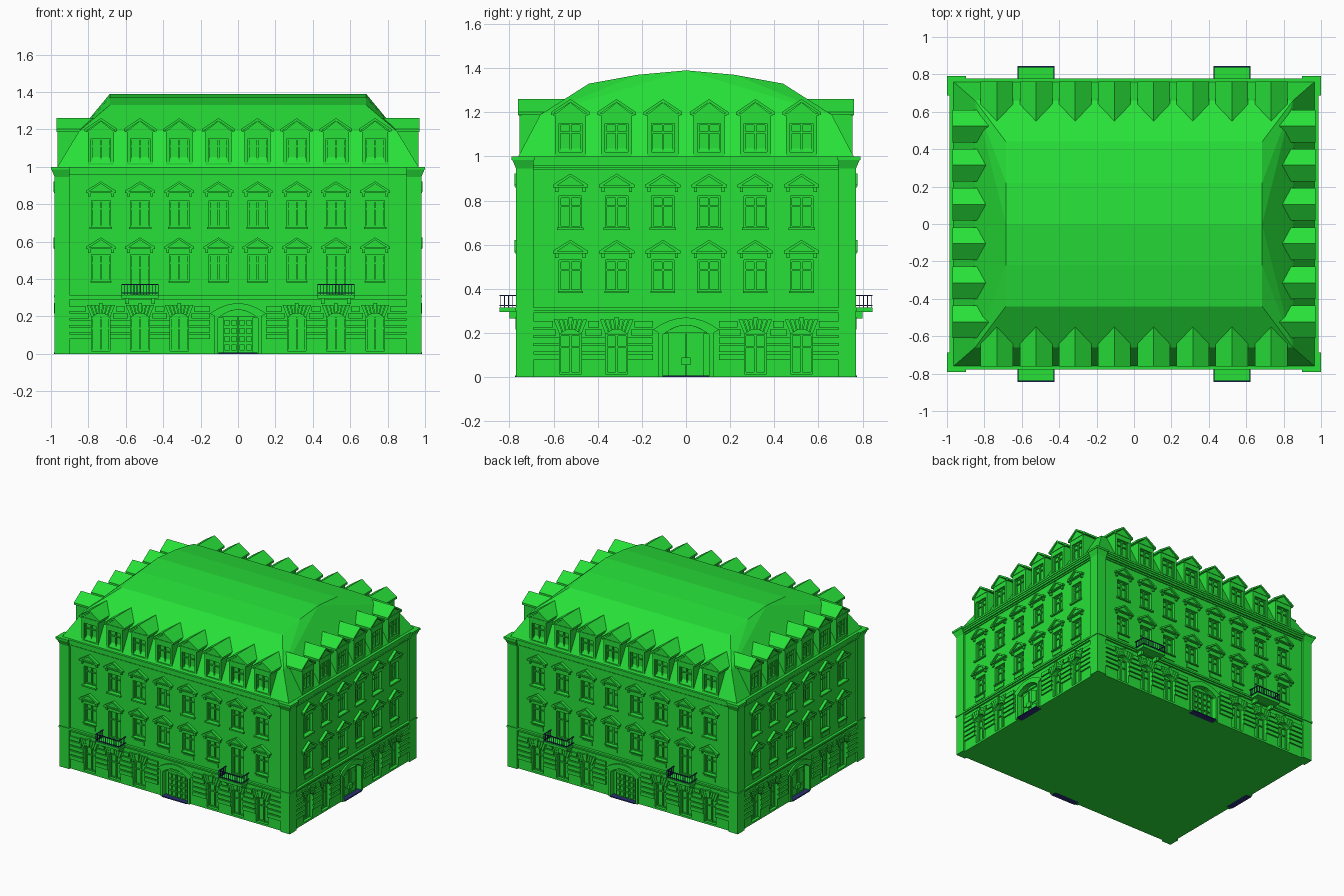
import bpy, bmesh, math

if "Cube" in bpy.data.objects:
    bpy.data.objects.remove(bpy.data.objects["Cube"])

X, Y = 0.965, 0.755          # wall planes
R = 0.03                     # window recess
parts = {}


def material(name, rgb):
    m = bpy.data.materials.new(name)
    m.diffuse_color = (*rgb, 1)
    m.use_nodes = True
    m.node_tree.nodes["Principled BSDF"].inputs["Base Color"].default_value = m.diffuse_color
    return m


green = material("green", (0.02, 0.75, 0.04))
navy = material("navy", (0.02, 0.03, 0.16))


def place(side, u, d, z):
    """Facade coordinates (along wall, outward, up) to world."""
    if side == 0: return (u, -Y - d, z)
    if side == 1: return (X + d, u, z)
    if side == 2: return (-u, Y + d, z)
    return (-X - d, -u, z)


def loft(part, a, b):
    bm = parts.setdefault(part, bmesh.new())
    va, vb = [bm.verts.new(p) for p in a], [bm.verts.new(p) for p in b]
    bm.faces.new(va[::-1])
    bm.faces.new(vb)
    for i in range(len(a)):
        j = (i + 1) % len(a)
        bm.faces.new((va[i], va[j], vb[j], vb[i]))


def prism(part, s, poly, d0, d1):
    loft(part, [place(s, u, d0, z) for u, z in poly], [place(s, u, d1, z) for u, z in poly])


def box(part, s, u0, u1, z0, z1, d0, d1):
    prism(part, s, [(u0, z0), (u1, z0), (u1, z1), (u0, z1)], d0, d1)


def rect(x0, x1, y0, y1, z):
    return [(x0, y0, z), (x1, y0, z), (x1, y1, z), (x0, y1, z)]


def arc(c, hw, spring, rise, n=8):
    return [(c + hw * t, spring + rise * (1 - t * t)) for t in [-1 + 2 * i / n for i in range(n + 1)]]


def wall_row(s, W, z0, z1, openings):
    """Wall strip with openings (centre, half width, bottom, spring, rise)."""
    u = -W
    for c, hw, zb, zs, rise in sorted(openings):
        box("walls", s, u, c - hw, z0, z1, -R, 0)
        if zb > z0:
            box("walls", s, c - hw, c + hw, z0, zb, -R, 0)
        top = arc(c, hw, zs, rise) if rise else [(c - hw, zs), (c + hw, zs)]
        prism("walls", s, top + [(c + hw, z1), (c - hw, z1)], -R, 0)
        u = c + hw
    box("walls", s, u, W, z0, z1, -R, 0)


def sash(s, c, hw, z0, z1, d):
    """Window frame with a mullion and a transom."""
    e = d + 0.01
    for a, b in ((-hw, -hw + 0.008), (-0.005, 0.005), (hw - 0.008, hw)):
        box("window_frames", s, c + a, c + b, z0, z1, d, e)
    for z in (z0, z0 + 0.65 * (z1 - z0), z1 - 0.008):
        box("window_frames", s, c - hw, c + hw, z, z + 0.008, d, e - 0.002)


def pediment(s, c, z, hw=0.08, h=0.062):
    box("pediments", s, c - hw, c + hw, z, z + 0.009, 0, 0.02)
    prism("pediments", s, [(c - hw, z), (c + hw, z), (c, z + h)], 0, 0.008)
    for k in (-1, 1):
        prism("pediments", s, [(c + k * hw, z + 0.004), (c + k * hw, z + 0.012), (c, z + h),
                               (c, z + h - 0.013), (c + k * (hw - 0.012), z + 0.004)], 0, 0.022)
        box("pediments", s, c + k * 0.062 - 0.007, c + k * 0.062 + 0.007, z - 0.02, z, 0, 0.012)


def arch_window(s, c):
    sash(s, c, 0.05, 0.015, 0.195, -R)
    # fan of wedge stones
    for i in range(7):
        a, b = -1 + (2 * i + 0.15) / 7, -1 + (2 * i + 1.85) / 7
        top = 0.272 if i == 3 else 0.262
        f = lambda t: (c + 0.05 * t, 0.192 + 0.025 * (1 - t * t))
        prism("voussoirs", s, [f(a), f(b), (c + 0.078 * b, top), (c + 0.078 * a, top)],
              0, 0.018 if i == 3 else 0.012)


def rustication(s, W, arches):
    holes = sorted([(c, 0) for c in arches] + [(0, 1)])
    for i in range(5):
        z = 0.078 + i * 0.037
        margin = 0.05 if z < 0.18 else 0.066 if z < 0.22 else 0.08
        u = -W + 0.065
        for c, door in holes + [(W - 0.065, 2)]:
            m = (margin, 0.15, 0)[door]
            box("rustication", s, u, c - m, z, z + 0.028, 0, 0.012)
            u = c + m


def doorway(s):
    outer, inner = arc(0, 0.15, 0.215, 0.055, 12), arc(0, 0.107, 0.19, 0.045, 12)
    for i in range(12):
        prism("door_arch", s, [inner[i], inner[i + 1], outer[i + 1], outer[i]], 0, 0.012)
    for k in (-1, 1):
        box("door_arch", s, min(k * 0.107, k * 0.125), max(k * 0.107, k * 0.125), 0, 0.2, 0, 0.012)
        box("doors", s, min(k * 0.002, k * 0.08), max(k * 0.002, k * 0.08), 0.005, 0.195, -R, -0.018)
        if s % 2:      # side doors: tall panels with slanted heads
            prism("doors", s, [(k * 0.012, 0.08), (k * 0.068, 0.08), (k * 0.068, 0.165), (k * 0.012, 0.185)],
                  -0.018, -0.012)
            box("doors", s, k * 0.04 - 0.028, k * 0.04 + 0.028, 0.02, 0.065, -0.018, -0.012)
        else:          # front and back doors: small raised panels
            for i in range(4):
                for c in (0.022, 0.058):
                    box("doors", s, k * c - 0.013, k * c + 0.013, 0.018 + i * 0.044, 0.05 + i * 0.044,
                        -0.018, -0.008)
    if s % 2:
        box("door_knobs", s, -0.02, 0.02, 0.055, 0.09, -0.018, 0.0)
    box("doors", s, -0.107, 0.107, 0.195, 0.203, -R, -0.012)
    box("doorsteps", s, -0.105, 0.105, 0, 0.008, -R, 0.02)


def balcony(s, c):
    box("balcony_slabs", s, c - 0.1, c + 0.1, 0.295, 0.315, 0, 0.09)
    for k in (-0.07, 0.07):
        box("balcony_slabs", s, c + k - 0.01, c + k + 0.01, 0.265, 0.295, 0, 0.045)
    r = 0.003
    for z in (0.322, 0.368):
        box("railings", s, c - 0.1, c + 0.1, z, z + 0.005, 0.083, 0.089)
        for k in (-1, 1):
            box("railings", s, c + k * 0.097 - r, c + k * 0.097 + r, z, z + 0.005, 0, 0.089)
    for i in range(13):
        u = c - 0.097 + i * 0.194 / 12
        box("railings", s, u - r / 2, u + r / 2, 0.315, 0.37, 0.0845, 0.0875)
    for k in (-1, 1):
        for i in range(5):
            d = 0.012 + i * 0.0185
            u = c + k * 0.097
            box("railings", s, u - r / 2, u + r / 2, 0.315, 0.37, d - r / 2, d + r / 2)


def dormer(s, c):
    f = 0.0
    body = [(-0.07, 0.99), (0.07, 0.99), (0.07, 1.19), (0, 1.245), (-0.07, 1.19)]
    prism("dormers", s, [(c + u, z) for u, z in body], -0.24, f - 0.022)
    for k in (-1, 1):
        box("dormers", s, c + k * 0.061 - 0.009, c + k * 0.061 + 0.009, 0.99, 1.15, f - 0.022, f)
    box("dormers", s, c - 0.052, c + 0.052, 0.99, 1.02, f - 0.022, f)
    head = [(-0.07, 1.15), (0.07, 1.15), (0.07, 1.19), (0, 1.245), (-0.07, 1.19)]
    prism("dormers", s, [(c + u, z) for u, z in head], f - 0.022, f)
    sash(s, c, 0.052, 1.02, 1.15, f - 0.022)
    roof = [(-0.087, 1.187), (0, 1.246), (0.087, 1.187), (0.087, 1.202), (0, 1.26), (-0.087, 1.202)]
    prism("dormer_roofs", s, [(c + u, z) for u, z in roof], -0.24, f + 0.006)
    box("dormer_roofs", s, c - 0.08, c + 0.08, 1.185, 1.195, f - 0.01, f + 0.004)


# Four facades
for s in range(4):
    W, n = ((X, 8), (Y, 6))[s % 2]
    centres = [(i - (n - 1) / 2) * 0.2095 for i in range(n)]
    arches = [c for c in centres if abs(c) > 0.2]
    balconies = [c for c in centres if s % 2 == 0 and 0.45 < abs(c) < 0.6]
    wall_row(s, W, 0, 0.3, [(c, 0.05, 0.015, 0.192, 0.025) for c in arches] + [(0, 0.107, 0, 0.19, 0.045)])
    wall_row(s, W, 0.3, 0.62, [(c, 0.051, 0.318 if c in balconies else 0.39, 0.53, 0) for c in centres])
    wall_row(s, W, 0.62, 1.0, [(c, 0.051, 0.678, 0.82, 0) for c in centres])
    rustication(s, W, arches)
    doorway(s)
    for c in arches:
        arch_window(s, c)
    for c in centres:
        sash(s, c, 0.051, 0.318 if c in balconies else 0.39, 0.53, -R)
        sash(s, c, 0.051, 0.678, 0.82, -R)
        pediment(s, c, 0.56)
        pediment(s, c, 0.86)
        box("sills", s, c - 0.06, c + 0.06, 0.667, 0.678, 0, 0.015)
        if c not in balconies:
            box("sills", s, c - 0.056, c + 0.056, 0.382, 0.39, 0, 0.01)
            box("sills", s, c - 0.048, c + 0.048, 0.342, 0.372, 0, 0.006)
        dormer(s, c)
    for c in balconies:
        balcony(s, c)
    # string course and stepped cornice
    box("string_course", s, -W - 0.012, W + 0.012, 0.29, 0.302, 0, 0.012)
    box("string_course", s, -W - 0.02, W + 0.02, 0.302, 0.315, 0, 0.02)
    for z0, z1, d in ((0.942, 0.953, 0.007), (0.958, 0.972, 0.012), (0.972, 0.985, 0.017), (0.985, 1.0, 0.022)):
        box("cornice", s, -W, W, z0, z1, 0, d)

# Core behind the windows
loft("core", rect(R - X, X - R, R - Y, Y - R, 0), rect(R - X, X - R, R - Y, Y - R, 0.999))

# Corner pilasters with flared caps
for i in (-1, 1):
    for j in (-1, 1):
        def corner(ix, iy, ox, oy, z):
            return rect(*sorted((i * ix, i * ox)), *sorted((j * iy, j * oy)), z)
        loft("pilasters", corner(0.9, 0.69, 0.98, 0.77, 0), corner(0.9, 0.69, 0.98, 0.77, 0.945))
        loft("pilaster_caps", corner(0.9, 0.69, 0.98, 0.77, 0.945), corner(0.9, 0.69, 0.997, 0.787, 0.985))
        loft("pilaster_caps", corner(0.897, 0.687, 1.0, 0.79, 0.985), corner(0.897, 0.687, 1.0, 0.79, 1.0))

# Mansard roof with a curved crown
bm = parts["roof"] = bmesh.new()
base = [bm.verts.new(p) for p in rect(-0.965, 0.965, -0.76, 0.76, 1.0)]
mid = [bm.verts.new(p) for p in rect(-0.85, 0.85, -0.66, 0.66, 1.19)]
crown = [(-0.44, 1.33), (-0.22, 1.37), (0, 1.39), (0.22, 1.37), (0.44, 1.33)]
left = [bm.verts.new((-0.685, y, z)) for y, z in crown]
right = [bm.verts.new((0.685, y, z)) for y, z in crown]
bm.faces.new(base[::-1])
for i in range(4):
    j = (i + 1) % 4
    bm.faces.new((base[i], base[j], mid[j], mid[i]))
    bm.faces.new((left[i], right[i], right[i + 1], left[i + 1]))
bm.faces.new((mid[0], mid[1], right[0], left[0]))
bm.faces.new((mid[2], mid[3], left[4], right[4]))
for a, b, e in ((mid[1], mid[2], right), (mid[0], mid[3], left)):
    for f in ((a, e[0], e[1]), (a, e[1], e[2]), (a, e[2], b), (b, e[2], e[3]), (b, e[3], e[4])):
        bm.faces.new(f)

for name, bm in parts.items():
    bmesh.ops.recalc_face_normals(bm, faces=bm.faces)
    me = bpy.data.meshes.new(name)
    bm.to_mesh(me)
    bm.free()
    me.materials.append(navy if name in ("railings", "doorsteps") else green)
    bpy.context.collection.objects.link(bpy.data.objects.new(name, me))
